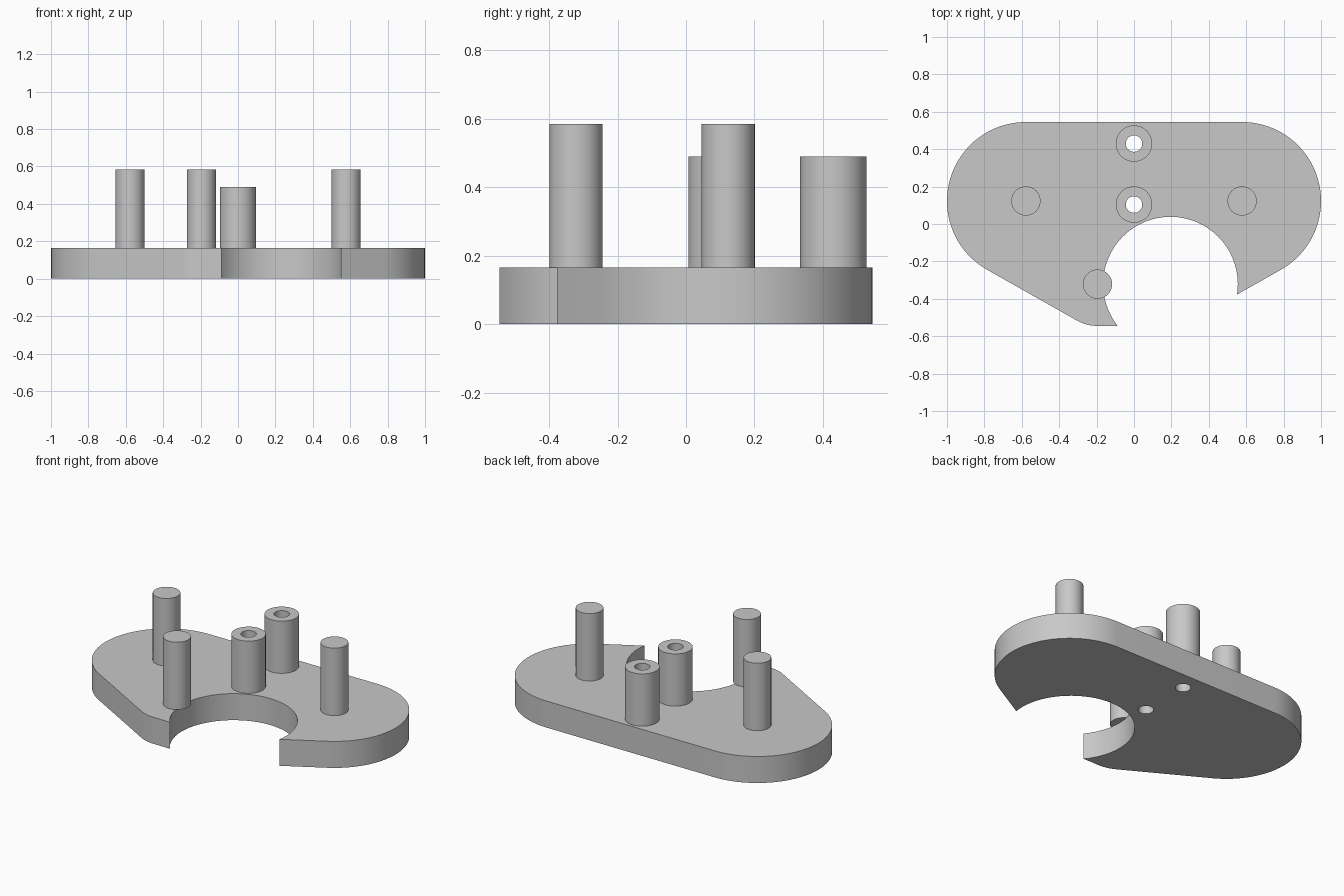
import bpy
import bmesh
from math import cos, sin, radians

cube = bpy.data.objects.get("Cube")
if cube:
    bpy.data.objects.remove(cube)

PLATE_TOP, POST_TOP, STANDOFF_TOP = 0.165, 0.585, 0.49
LOBE = (0.578, 0.123, 0.422)       # x, y, radius of the big rounded ends
CORNER = (0.195, -0.3215, 0.2235)  # x, y, radius of the front corners
TANGENT = 240.6                    # angle where the slanted edge meets both arcs

grey = bpy.data.materials.new("plain grey")
grey.use_nodes = True
grey.diffuse_color = (0.58, 0.58, 0.58, 1)
grey.node_tree.nodes["Principled BSDF"].inputs["Base Color"].default_value = grey.diffuse_color


def arc(x, y, r, start, end, steps):
    angles = [radians(start + (end - start) * i / steps) for i in range(steps + 1)]
    return [(x + r * cos(a), y + r * sin(a)) for a in angles]


def prism(name, outline, bottom, top):
    """Extrude a closed outline straight up."""
    bm = bmesh.new()
    face = bm.faces.new([bm.verts.new((x, y, bottom)) for x, y in outline])
    result = bmesh.ops.extrude_face_region(bm, geom=[face])
    verts = [g for g in result["geom"] if isinstance(g, bmesh.types.BMVert)]
    bmesh.ops.translate(bm, verts=verts, vec=(0, 0, top - bottom))
    bmesh.ops.recalc_face_normals(bm, faces=bm.faces)
    mesh = bpy.data.meshes.new(name)
    bm.to_mesh(mesh)
    bm.free()
    mesh.materials.append(grey)
    obj = bpy.data.objects.new(name, mesh)
    bpy.context.collection.objects.link(obj)
    return obj


def cylinder(name, x, y, r, bottom, top):
    return prism(name, arc(x, y, r, 0, 360, 64)[:-1], bottom, top)


def select_only(obj):
    bpy.ops.object.select_all(action="DESELECT")
    obj.select_set(True)
    bpy.context.view_layer.objects.active = obj


def cut(obj, cutter):
    mod = obj.modifiers.new("cut", "BOOLEAN")
    mod.operation = "DIFFERENCE"
    mod.solver = "EXACT"
    mod.object = cutter
    select_only(obj)
    bpy.ops.object.modifier_apply(modifier=mod.name)


# Base plate: left half of the outline, mirrored to the right
x, y, r = LOBE
cx, cy, cr = CORNER
half = arc(-x, y, r, 90, TANGENT, 40) + arc(-cx, cy, cr, TANGENT, 270, 8)
plate = prism("base_plate", half + [(-px, py) for px, py in reversed(half)], 0, PLATE_TOP)

# Large round bite out of the front edge
bite = cylinder("bite_cutter", cx, cy, 0.36, -0.1, 0.3)
bite.hide_render = True
cut(plate, bite)
bpy.data.objects.remove(bite)
parts = [plate]

# Hollow standoffs, bored right through the plate
for name, sy in (("front_standoff", 0.104), ("back_standoff", 0.43)):
    standoff = cylinder(name, 0, sy, 0.097, PLATE_TOP, STANDOFF_TOP)
    bore = cylinder("bore_cutter", 0, sy, 0.044, -0.1, 0.7)
    bore.hide_render = True
    cut(plate, bore)
    cut(standoff, bore)
    bpy.data.objects.remove(bore)
    parts.append(standoff)

# Solid posts
for name, px, py in (("right_post", -x, y), ("left_post", x, y), ("front_post", -cx, cy)):
    parts.append(cylinder(name, px, py, 0.078, PLATE_TOP, POST_TOP))

for part in parts:
    select_only(part)
    bpy.ops.object.shade_smooth_by_angle(angle=radians(25))
